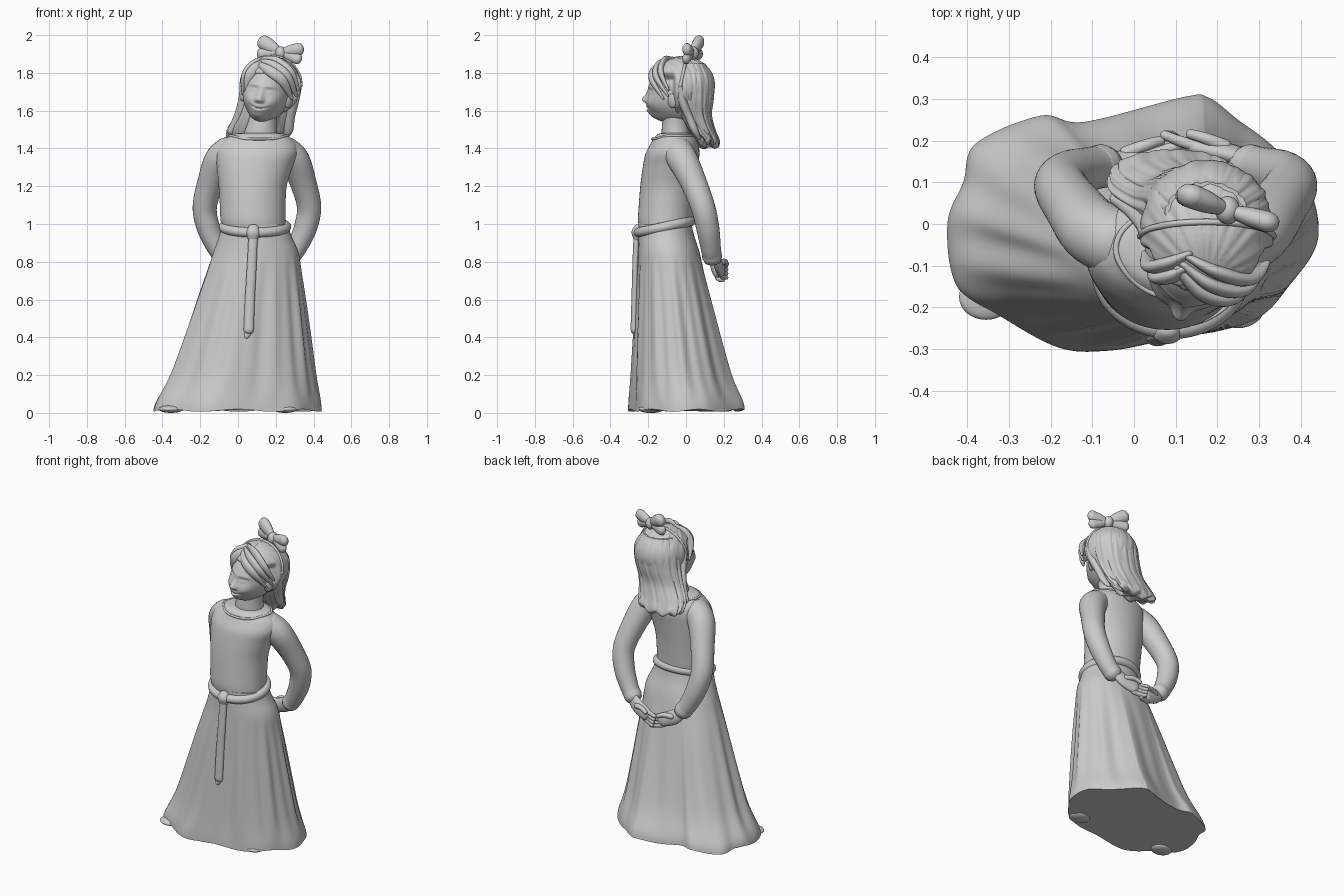
import bpy
from math import sin, cos, pi, atan2, sqrt, exp
from mathutils import Vector, Matrix

if "Cube" in bpy.data.objects:
    bpy.data.objects.remove(bpy.data.objects["Cube"])


def mesh(name, rings, loop=False):
    """Skin a list of equal rings; ends are capped unless the rings form a loop."""
    n, m = len(rings[0]), len(rings)
    faces = []
    for i in range(m if loop else m - 1):
        a, b = i * n, ((i + 1) % m) * n
        faces += [(a + j, a + (j + 1) % n, b + (j + 1) % n, b + j) for j in range(n)]
    if not loop:
        faces += [tuple(reversed(range(n))), tuple(range((m - 1) * n, m * n))]
    me = bpy.data.meshes.new(name)
    me.from_pydata([tuple(p) for r in rings for p in r], [], faces)
    ob = bpy.data.objects.new(name, me)
    bpy.context.collection.objects.link(ob)
    return ob


def spline(pts, k, closed=False):
    """Catmull-Rom through tuples of any length, k steps per span."""
    n, out = len(pts), []
    for i in range(n if closed else n - 1):
        ids = [i - 1, i, i + 1, i + 2]
        q = [pts[j % n] if closed else pts[min(max(j, 0), n - 1)] for j in ids]
        for s in range(k):
            t = s / k
            out.append(tuple(.5 * (2 * b + (c - a) * t + (2 * a - 5 * b + 4 * c - d) * t * t
                             + (3 * b - a - 3 * c + d) * t ** 3) for a, b, c, d in zip(*q)))
    return out if closed else out + [tuple(pts[-1])]


def tube(name, pts, flat=1.0, k=8, n=20, closed=False, ref=(0, 1, 0.02)):
    """Round-ended tube through (x, y, z, radius) points."""
    path = spline(pts, k, closed)
    c = [Vector(p[:3]) for p in path]
    m, ref, rings = len(path), Vector(ref), []

    def ring(o, t, r):
        s = t.cross(ref).normalized()
        u = s.cross(t)
        return [o + r * (cos(2 * pi * j / n) * s + flat * sin(2 * pi * j / n) * u) for j in range(n)]
    for i in range(m):
        t = (c[(i + 1) % m] - c[i - 1]) if closed else (c[min(i + 1, m - 1)] - c[max(i - 1, 0)])
        t.normalize()
        r = path[i][3]
        if not closed and i == 0:
            rings += [ring(c[0] - t * r * .8 * cos(a), t, r * sin(a)) for a in (.1, .5, 1.0)]
        rings.append(ring(c[i], t, r))
        if not closed and i == m - 1:
            rings += [ring(c[i] + t * r * .8 * cos(a), t, r * sin(a)) for a in (1.0, .5, .1)]
    return mesh(name, rings, closed)


def loft(name, secs, k=8, n=64, mod=lambda a, z: 1.0, dz=lambda a, z: 0.0):
    """Stack of ellipses (z, cx, cy, rx, ry)."""
    return mesh(name, [[(cx + rx * mod(a, z) * cos(a), cy + ry * mod(a, z) * sin(a), z + dz(a, z))
                        for a in (2 * pi * j / n for j in range(n))]
                       for z, cx, cy, rx, ry in spline(secs, k)])


def ball(name, f, nu=128, nv=80):
    """Sphere of directions mapped to positions by f."""
    return mesh(name, [[f(sin(v) * cos(u), sin(v) * sin(u), -cos(v))
                        for u in (2 * pi * j / nu for j in range(nu))]
                       for v in (.01 + (pi - .02) * i / nv for i in range(nv + 1))])


def step(a, b, x):
    t = min(max((x - a) / (b - a), 0), 1)
    return t * t * (3 - 2 * t)


# Skirt: waist and hip ellipses blending into a wavy hem
hem = spline([(.442, -.035), (.415, .1), (.33, .19), (.25, .25), (.18, .303), (.12, .305), (-.12, .245),
              (-.225, .26), (-.38, .193), (-.41, .1), (-.448, 0), (-.425, -.15), (-.32, -.222),
              (-.18, -.297), (-.06, -.304), (.07, -.28), (.28, -.235), (.375, -.145)], 9, True)
flare = spline([(1.0, 0, 0), (.94, .3, 0), (.85, 1, 0), (.73, 1, .13), (.6, 1, .27), (.4, 1, .48),
                (.2, 1, .71), (.06, 1, .95), (.006, 1, 1)], 5)
rings = []
for z, h, g in flare:
    r = []
    for x, y in hem:
        a = atan2(y / .3, x / .44)
        ex = .09 + .005 * h + (.175 + .05 * h) * cos(a)
        ey = -.11 + .02 * h + (.14 + .022 * h) * sin(a)
        w = 1 + .075 * g * (1 - g) * (sin(11 * a + 1) + .7 * sin(19 * a + 2 * sin(a)))
        lift = .007 * (1 + sin(7 * a)) * step(.15, .0, z)
        r.append(((ex + (x - ex) * g) * w, (ey + (y - ey) * g) * w, z + lift))
    rings.append(r)
mesh("skirt", rings)

# Shoes peeping out below the hem
for x, y in ((-.355, -.175), (.25, -.195)):
    ball("shoe", lambda a, b, c: (x + .065 * a, y + .055 * b, .02 + .02 * c), 32, 16)

# Bodice, collar and neck
loft("bodice", [(.96, .088, -.11, .165, .135), (1.02, .08, -.108, .172, .146), (1.1, .078, -.103, .174, .147),
                (1.2, .078, -.095, .18, .147), (1.3, .088, -.083, .2, .146), (1.37, .1, -.072, .215, .143),
                (1.42, .105, -.062, .205, .128), (1.455, .11, -.06, .17, .11), (1.475, .112, -.058, .14, .092),
                (1.482, .115, -.055, .1, .07)])
ring_angles = [2 * pi * i / 24 for i in range(24)]
tube("collar", [(.111 + .154 * cos(a), -.06 + (.1 + .018 * step(.3, 1, -sin(a))) * sin(a),
                 1.468 - .018 * step(.3, 1, -sin(a)), .007)
                for a in ring_angles], k=4, n=10, closed=True, ref=(0, 0, 1))
loft("neck", [(1.42, .115, -.05, .1, .08), (1.49, .12, -.055, .085, .074), (1.55, .13, -.055, .075, .07),
              (1.66, .15, -.05, .07, .07)], n=32)

# Belt with knot and hanging end
tube("belt", [(.09 + .166 * cos(a), -.112 + .138 * sin(a), .985 + .03 * sin(a), .026)
              for a in ring_angles], k=4, n=16, closed=True, ref=(0, 0, 1))
tube("belt_knot", [(.082, -.258, .975, .03), (.08, -.263, .955, .036), (.079, -.26, .93, .03)], flat=.7)
tube("belt_tail", [(.08, -.262, .94, .024), (.074, -.267, .8, .025), (.063, -.272, .6, .026),
                   (.057, -.276, .44, .027)], flat=.65)
tube("belt_tip", [(.056, -.27, .43, .02), (.045, -.272, .405, .014)], flat=.6)

# Arms and hands, mirrored about the body centre x = 0.1
for side in (1, -1):
    def mir(pts, dy=0, dz=0):
        return [(.1 - side * (.1 - x), y + dy, z + dz, r) for x, y, z, r in pts]
    up = (0, 0) if side == 1 else (.016, .012)
    tube("sleeve", mir([(-.045, -.045, 1.385, .082), (-.1, -.015, 1.335, .08), (-.145, .04, 1.22, .07),
                        (-.176, .09, 1.09, .064), (-.157, .115, .98, .061), (-.113, .13, .88, .054),
                        (-.08, .138, .83, .05)]), n=28)
    tube("cuff", mir([(-.09, .136, .845, .052), (-.076, .139, .825, .053)]), k=4)
    tube("palm", mir([(-.075, .142, .82, .034), (-.02, .155, .775, .044), (.045, .168, .748, .043)], *up),
         flat=.55)
    for i in range(4):
        z = .778 - .021 * i
        tube("finger", mir([(.04, .168, z, .014), (.09, .183, z - .01, .013),
                            (.128 - .006 * i, .198, z - .01, .011)], *up), k=5, n=12)
    tube("thumb", mir([(-.02, .17, .785, .017), (.03, .19, .79, .014), (.065, .2, .775, .012)], *up), k=5, n=12)

# Face: ellipsoid with soft bumps for the features, tilted and turned
HEAD = (Matrix.Translation((.15, -.05, 1.69)) @ Matrix.Rotation(-.2, 4, 'Z') @ Matrix.Rotation(.15, 4, 'Y'))
# features: half spacing, height, spread x, spread z, push forward
BUMPS = [(0, -.03, .016, .015, .025), (0, .0, .013, .028, .012), (.015, -.036, .008, .008, .008),
         (.045, .018, .022, .014, -.012), (.045, .014, .015, .008, .008), (.045, .042, .025, .008, .005),
         (.062, -.045, .028, .026, .014), (0, -.068, .024, .007, .008), (0, -.077, .034, .004, -.008),
         (0, -.087, .02, .008, .009), (0, -.125, .038, .03, .036), (0, -.08, .055, .03, .014)]


def face(a, b, c):
    x, y, z = .121 * a, .15 * b, .158 * c
    x *= 1 - .1 * step(.2, 1, -c)
    push = 0
    for off, h, sx, sz, amp in BUMPS:
        zz = z - (4 * x * x if -.1 < h < -.065 else 0)  # mouth curves up to a smile
        for s in ((1, -1) if off else (1,)):
            push += amp * exp(-((x - s * off) / sx) ** 2 / 2 - ((zz - h) / sz) ** 2 / 2)
    return HEAD @ Vector((x, y - push * step(0, .3, -b), z))


ball("face", face, 160, 110)
for s in (1, -1):
    ball("ear", lambda a, b, c: HEAD @ Vector((s * .124 + .016 * a + s * .012 * b, .0 + .026 * b, -.02 + .038 * c)),
         24, 16)

# Hair cap with strands swept back, opened at the front for the face
CX, CY, CZ, RX, RY, RZ = .175, -.02, 1.733, .16, .174, .155


def cap(a, b, c):
    az = atan2(a, b + .7)
    ridge = abs(sin(13 * az + .8 * c)) + .5 * abs(sin(21 * az + 1))
    k = .98 + .02 * ridge * step(.1, .6, sqrt(a * a + (b + .7) ** 2))
    k -= .3 * step(.15, .42, -b) * step(.5, .26, c)
    return (CX + RX * a * k, CY + RY * b * k, CZ + RZ * c * k)


ball("hair_cap", cap, 192, 70)

# Long hair down the back with strand grooves
loft("back_hair", [(1.85, .175, .02, .1, .08), (1.77, .178, .03, .142, .115), (1.67, .166, .038, .147, .108),
                   (1.58, .138, .05, .148, .086), (1.5, .106, .082, .16, .073), (1.44, .096, .113, .155, .064),
                   (1.415, .096, .122, .142, .052), (1.405, .096, .125, .1, .025)], n=192,
     mod=lambda a, z: .97 + .04 * abs(sin(9 * a + 1.5 * sin(5 * z))) + .02 * abs(sin(15 * a + 3 * z)),
     dz=lambda a, z: (.01 * sin(9 * a) + .02 * abs(cos(a)) ** 2) * step(1.5, 1.42, z))


def lock(name, xz, radii, out=1.0):
    """Strand lying on the front of the hair cap."""
    pts = []
    for (x, z), r in zip(xz, radii):
        d = 1 - ((x - CX) / RX) ** 2 - ((z - CZ) / RZ) ** 2
        pts.append((x, CY - RY * out * sqrt(max(d, .01)), z, r))
    tube(name, pts, flat=.6, n=16)


# Swept fringe and side locks
R = (.014, .027, .026, .01)
lock("fringe_right", [(.13, 1.872), (.2, 1.86), (.275, 1.80), (.318, 1.71)], R)
lock("fringe_right", [(.12, 1.86), (.185, 1.838), (.26, 1.778), (.308, 1.68)], R)
lock("fringe_right", [(.105, 1.848), (.165, 1.812), (.235, 1.758), (.285, 1.665)], R)
lock("fringe_left", [(.13, 1.874), (.08, 1.838), (.042, 1.78), (.028, 1.69)], R)
lock("fringe_left", [(.12, 1.855), (.09, 1.825), (.06, 1.78), (.042, 1.70)], R)
tube("side_lock", [(.315, -.03, 1.74, .025), (.295, -.02, 1.66, .03), (.275, .015, 1.57, .027),
                   (.268, .045, 1.5, .024), (.25, .07, 1.455, .012)], flat=.8)
tube("side_lock", [(.03, -.02, 1.74, .02), (.03, .0, 1.66, .028), (.005, .03, 1.57, .027),
                   (-.04, .06, 1.49, .02)], flat=.8)

# Headband and bow
tube("headband", [(CX + .16 * cos(a), -.03 + .035 * sin(a), CZ + .155 * sin(a), .008)
                  for a in (pi * i / 10 for i in range(11))], n=10)
ball("bow_knot", lambda a, b, c: (.225 + .03 * a, .033 + .034 * b, 1.905 + .036 * c), 24, 16)
for x, y, z, r in ((.135, .068, 1.962, .039), (.125, .066, 1.9, .032), (.322, .005, 1.925, .034),
                   (.315, .002, 1.875, .03)):
    k = Vector((.225, .033, 1.908))
    mid = k.lerp(Vector((x, y, z)), .55)
    tube("bow_loop", [(*k, .018), (*mid, r * .9), (x, y, z, r)], flat=.75)

# Smooth shading on every part
for ob in bpy.context.collection.objects:
    ob.select_set(True)
    bpy.context.view_layer.objects.active = ob
bpy.ops.object.mode_set(mode='EDIT')
bpy.ops.mesh.select_all(action='SELECT')
bpy.ops.mesh.normals_make_consistent(inside=False)
bpy.ops.object.mode_set(mode='OBJECT')
bpy.ops.object.shade_smooth_by_angle(angle=.9)
